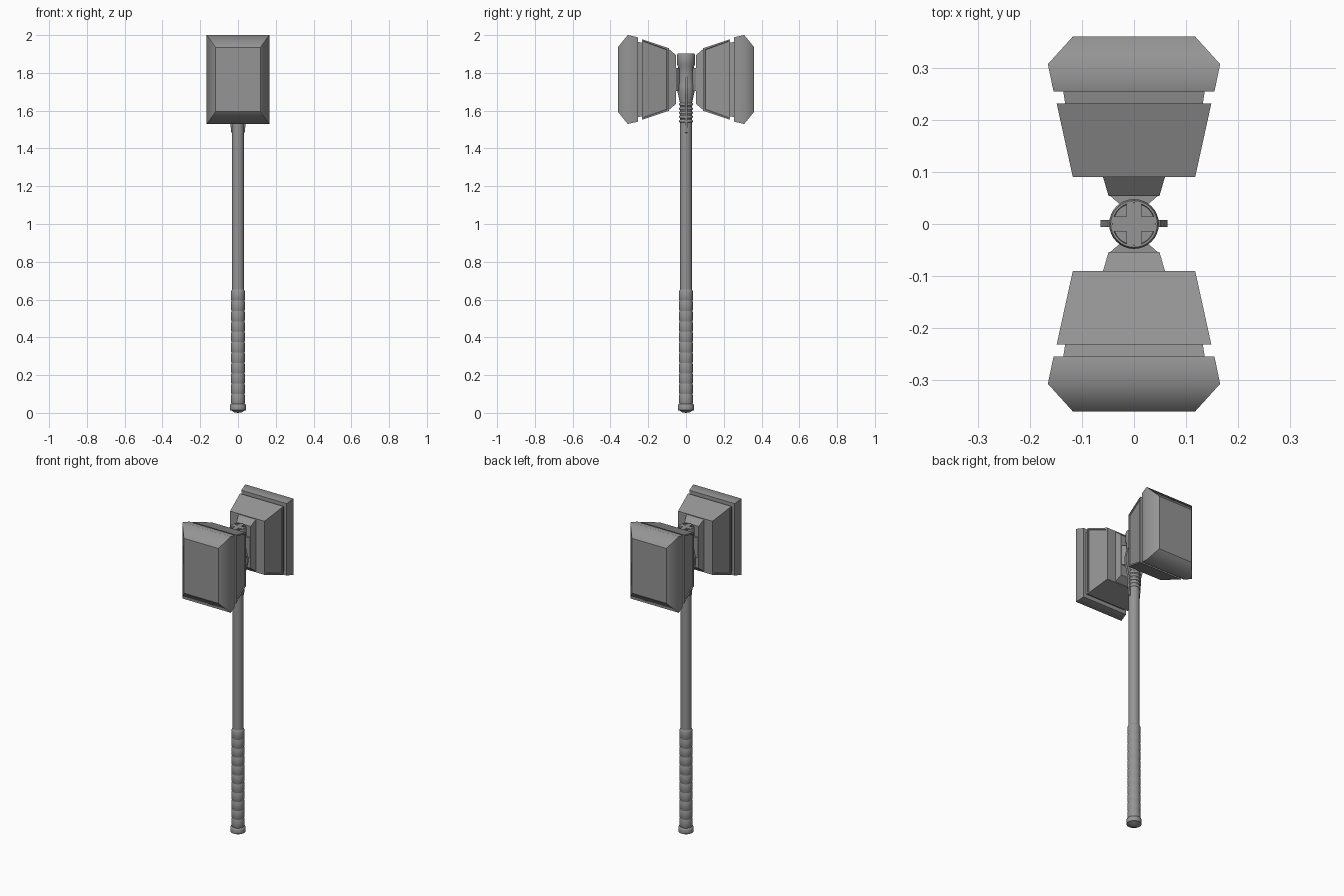
import bpy, bmesh, math

if "Cube" in bpy.data.objects:
    bpy.data.objects.remove(bpy.data.objects["Cube"])

ZC = 1.765  # centre height of the hammer head

# Dark metal
metal = bpy.data.materials.new("dark_metal")
metal.diffuse_color = (0.3, 0.3, 0.3, 1)
metal.use_nodes = True
metal.node_tree.nodes["Principled BSDF"].inputs["Base Color"].default_value = metal.diffuse_color


def make(name, bm, smooth=None):
    bmesh.ops.recalc_face_normals(bm, faces=bm.faces)
    me = bpy.data.meshes.new(name)
    bm.to_mesh(me)
    bm.free()
    me.materials.append(metal)
    ob = bpy.data.objects.new(name, me)
    bpy.context.collection.objects.link(ob)
    if smooth:
        bpy.ops.object.select_all(action='DESELECT')
        ob.select_set(True)
        bpy.context.view_layer.objects.active = ob
        bpy.ops.object.shade_smooth_by_angle(angle=math.radians(smooth))
    return ob


def lathe(name, profile, smooth=32, n=32):
    bm = bmesh.new()
    vs = [bm.verts.new((r, 0, z)) for r, z in profile]
    es = [bm.edges.new(p) for p in zip(vs, vs[1:])]
    bmesh.ops.spin(bm, geom=vs + es, cent=(0, 0, 0), axis=(0, 0, 1),
                   angle=2 * math.pi, steps=n)
    bmesh.ops.remove_doubles(bm, verts=bm.verts, dist=1e-5)
    return make(name, bm, smooth)


def loft(name, sections, panel=False, soft_ring=None):
    """Rectangular sections (y, half x, half z) along y, mirrored to -y."""
    bm = bmesh.new()
    rings = [[bm.verts.new((sx * hx, y, ZC + sz * hz))
              for sx, sz in ((1, 1), (-1, 1), (-1, -1), (1, -1))]
             for y, hx, hz in sections]
    for a, b in zip(rings, rings[1:]):
        for i in range(4):
            j = (i + 1) % 4
            bm.faces.new((a[i], a[j], b[j], b[i]))
    bm.faces.new(rings[0])
    bm.faces.new(rings[-1])
    bmesh.ops.recalc_face_normals(bm, faces=bm.faces)
    if panel:  # recessed panel on the left and right cheeks
        cheeks = [f for f in bm.faces if abs(f.normal.x) > 0.8]
        bmesh.ops.inset_individual(bm, faces=cheeks, thickness=0.012)
        bmesh.ops.inset_individual(bm, faces=cheeks, thickness=0.003, depth=-0.005)
    if soft_ring is not None:  # shade smoothly over this ring only
        for f in bm.faces:
            f.smooth = True
        for e in bm.edges:
            e.smooth = all(v in rings[soft_ring] for v in e.verts)
    ob = make(name, bm)
    m = ob.modifiers.new("Mirror", 'MIRROR')
    m.use_axis = (False, True, False)
    return ob


def box(name, cx, cy, cz, sx, sy, sz):
    bm = bmesh.new()
    bmesh.ops.create_cube(bm, size=1)
    for v in bm.verts:
        v.co = (cx + v.co.x * sx, cy + v.co.y * sy, cz + v.co.z * sz)
    return make(name, bm)


# Head, from the striking face in towards the shaft
loft("striking_face", [(0.361, .118, .170), (0.308, .166, .236), (0.255, .155, .223)],
     soft_ring=1)
loft("face_neck", [(0.26, .137, .200), (0.228, .132, .194)])
loft("head_body", [(0.232, .149, .213), (0.091, .118, .166)], panel=True)
loft("inner_step", [(0.095, .061, .165), (0.054, .049, .130)])
loft("shaft_joint", [(0.056, .048, .062), (0.030, .018, .062)])

# Socket around the top of the shaft, with a cross set in its cap
lathe("socket", [(0, 1.890), (.040, 1.890), (.041, 1.902), (.045, 1.902), (.048, 1.892),
                 (.048, 1.845), (.043, 1.835), (.043, 1.74), (.046, 1.73),
                 (.046, 1.705), (.033, 1.645), (0, 1.645)], 60)
box("cap_cross_x", 0, 0, 1.895, .080, .028, .014)
box("cap_cross_y", 0, 0, 1.895, .028, .080, .014)

# Shaft
lathe("shaft", [(0, .03), (.032, .03), (.032, 1.66), (0, 1.66)])

# Binding rings below the socket
for i in range(5):
    z = 1.545 + i * .022
    lathe("binding_ring_%d" % (i + 1),
          [(.030, z - .008), (.035, z - .006), (.037, z), (.035, z + .006), (.030, z + .008)],
          80)

# Thin fins on both sides of the shaft
bm = bmesh.new()
fin = [(.028, 1.48), (.036, 1.485), (.040, 1.53), (.046, 1.62), (.065, 1.69),
       (.065, 1.72), (.050, 1.78), (.028, 1.78)]
f = bm.faces.new([bm.verts.new((x, -.006, z)) for x, z in fin])
g = bmesh.ops.extrude_face_region(bm, geom=[f])
for v in g["geom"]:
    if isinstance(v, bmesh.types.BMVert):
        v.co.y = .008
ob = make("side_fins", bm)
ob.modifiers.new("Mirror", 'MIRROR')

# Wrapped grip: overlapping bands, softly shaded
grip = [(.030, .04)]
for i in range(11):
    z = .045 + i * .055
    grip += [(.034, z), (.037, z + .006), (.036, z + .049), (.034, z + .054)]
grip.append((.030, .655))
lathe("grip", grip, 80)

# Pommel
lathe("pommel", [(0, 0), (.018, .002), (.034, .012), (.042, .014), (.043, .018),
                 (.043, .040), (.040, .046), (.030, .048)], 60)
